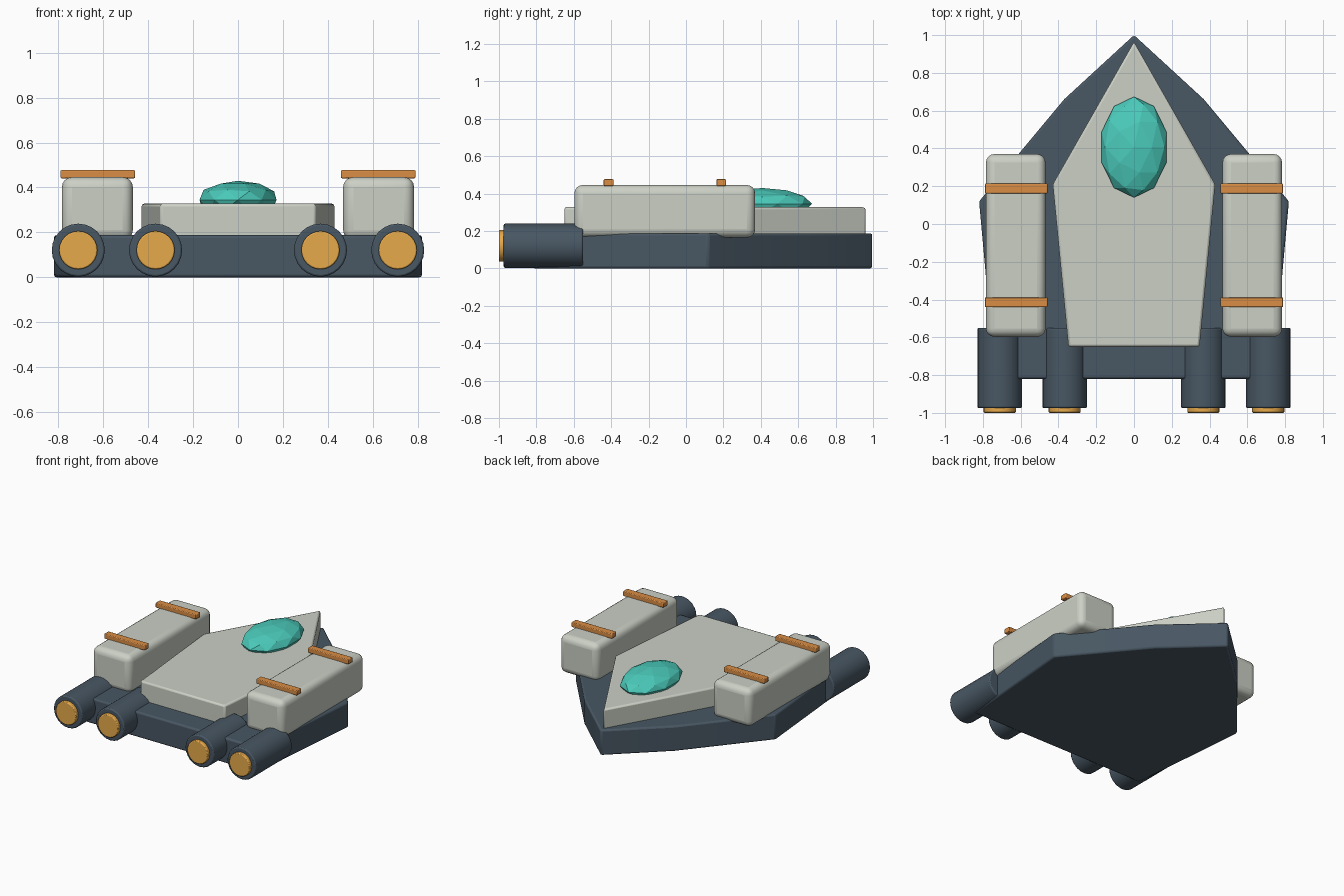
import bpy, bmesh
from math import radians, pi
from mathutils import Matrix

if "Cube" in bpy.data.objects:
    bpy.data.objects.remove(bpy.data.objects["Cube"])


def material(name, rgb):
    m = bpy.data.materials.new(name)
    m.diffuse_color = (*rgb, 1)
    m.use_nodes = True
    m.node_tree.nodes["Principled BSDF"].inputs["Base Color"].default_value = m.diffuse_color
    return m


SLATE = material("slate", (0.065, 0.095, 0.125))
PALE = material("pale_plating", (0.60, 0.63, 0.56))
TEAL = material("teal_glass", (0.07, 0.60, 0.50))
ORANGE = material("orange_strap", (0.70, 0.27, 0.06))
AMBER = material("amber_glow", (0.80, 0.40, 0.07))


def finish(bm, name, mat, bevel=0.0, segments=2, smooth=True):
    bmesh.ops.recalc_face_normals(bm, faces=bm.faces)
    me = bpy.data.meshes.new(name)
    bm.to_mesh(me)
    bm.free()
    me.materials.append(mat)
    ob = bpy.data.objects.new(name, me)
    bpy.context.collection.objects.link(ob)
    if bevel:
        mod = ob.modifiers.new("bevel", "BEVEL")
        mod.width, mod.segments = bevel, segments
        mod.limit_method, mod.angle_limit = "ANGLE", radians(35)
    if smooth:
        bpy.ops.object.select_all(action="DESELECT")
        ob.select_set(True)
        bpy.context.view_layer.objects.active = ob
        bpy.ops.object.shade_smooth_by_angle(angle=radians(30))
    return ob


def slab(name, half, z0, z1, mat, bevel):
    """Extrude a mirrored outline; half runs from the nose to the tail."""
    outline = half + [(-x, y) for x, y in reversed(half) if x > 0]
    bm = bmesh.new()
    face = bm.faces.new([bm.verts.new((x, y, z0)) for x, y in outline])
    ext = bmesh.ops.extrude_face_region(bm, geom=[face])
    top = [v for v in ext["geom"] if isinstance(v, bmesh.types.BMVert)]
    bmesh.ops.translate(bm, verts=top, vec=(0, 0, z1 - z0))
    return finish(bm, name, mat, bevel)


def box(name, x, y, z, mat, bevel, segments=2):
    """Box from (min, max) ranges."""
    bm = bmesh.new()
    bmesh.ops.create_cube(bm, size=1)
    for v in bm.verts:
        v.co = [(r[0] + r[1]) / 2 + c * (r[1] - r[0]) for c, r in zip(v.co, (x, y, z))]
    return finish(bm, name, mat, bevel, segments)


def tube(name, x, z, y0, y1, r, mat, bevel):
    """Closed cylinder along y."""
    bm = bmesh.new()
    place = Matrix.Translation((x, (y0 + y1) / 2, z)) @ Matrix.Rotation(pi / 2, 4, "X")
    bmesh.ops.create_cone(bm, cap_ends=True, segments=24, radius1=r, radius2=r,
                          depth=y1 - y0, matrix=place)
    return finish(bm, name, mat, bevel)


# Hull and raised deck
slab("hull", [(0, 1.0), (0.37, 0.66), (0.82, 0.12), (0.735, -0.82)], 0, 0.188, SLATE, 0.012)
slab("deck", [(0, 0.965), (0.43, 0.21), (0.347, -0.65)], 0.17, 0.328, PALE, 0.012)

# Faceted canopy
bm = bmesh.new()
bmesh.ops.create_icosphere(bm, subdivisions=2, radius=1)
bmesh.ops.scale(bm, verts=bm.verts, vec=(0.18, 0.267, 0.085))
bmesh.ops.translate(bm, verts=bm.verts, vec=(0, 0.407, 0.345))
finish(bm, "canopy", TEAL, smooth=False)

for s, side in ((-1, "left"), (1, "right")):
    # Cargo pod with two straps
    box(side + "_pod", sorted((s * 0.468, s * 0.784)), (-0.597, 0.37), (0.165, 0.446),
        PALE, 0.045, 4)
    for y, place in ((0.188, "front"), (-0.414, "rear")):
        box(f"{side}_{place}_strap", sorted((s * 0.458, s * 0.79)), (y - 0.026, y + 0.026),
            (0.441, 0.477), ORANGE, 0.005)
    # Engines with glowing nozzles
    for x, place in ((0.367, "inner"), (0.711, "outer")):
        tube(f"{side}_{place}_engine", s * x, 0.121, -0.975, -0.55, 0.118, SLATE, 0.008)
        tube(f"{side}_{place}_nozzle", s * x, 0.121, -1.0, -0.95, 0.085, AMBER, 0.006)
